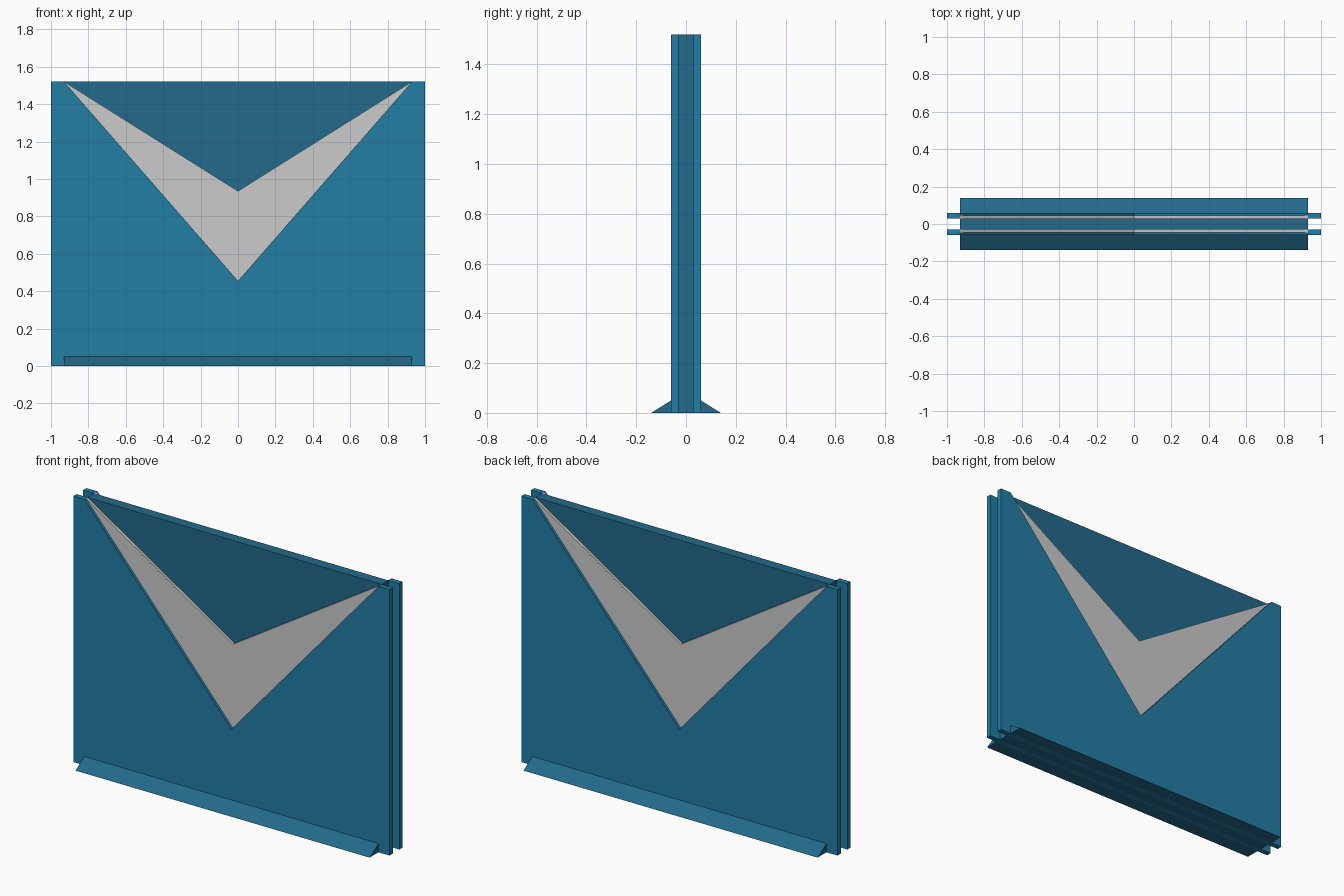
import bpy, bmesh
from mathutils import Vector

if "Cube" in bpy.data.objects:
    bpy.data.objects.remove(bpy.data.objects["Cube"])

HALF, INNER, TOP = 1.0, 0.93, 1.52
NOTCH, CHEVRON = 0.455, 0.935


def material(name, rgb):
    mat = bpy.data.materials.new(name)
    mat.diffuse_color = (*rgb, 1)
    mat.use_nodes = True
    mat.node_tree.nodes["Principled BSDF"].inputs["Base Color"].default_value = mat.diffuse_color
    return mat


teal = material("teal", (0.016, 0.205, 0.376))
dark_teal = material("dark_teal", (0.016, 0.144, 0.258))


def prism(name, points, push, mat=None):
    """Extrude a flat outline along a vector into a closed solid."""
    bm = bmesh.new()
    face = bm.faces.new([bm.verts.new(p) for p in points])
    ext = bmesh.ops.extrude_face_region(bm, geom=[face], use_keep_orig=True)
    moved = [g for g in ext["geom"] if isinstance(g, bmesh.types.BMVert)]
    bmesh.ops.translate(bm, verts=moved, vec=Vector(push))
    bmesh.ops.recalc_face_normals(bm, faces=bm.faces)
    mesh = bpy.data.meshes.new(name)
    bm.to_mesh(mesh)
    bm.free()
    obj = bpy.data.objects.new(name, mesh)
    bpy.context.collection.objects.link(obj)
    if mat:
        mesh.materials.append(mat)
    return obj


def slab(name, outline, y0, y1, mat=None):
    """Front-view (x, z) outline given thickness from y0 to y1."""
    return prism(name, [(x, y0, z) for x, z in outline], (0, y1 - y0, 0), mat)


# Core board, narrower than the outer panels
slab("core_board", [(-INNER, 0), (INNER, 0), (INNER, TOP), (-INNER, TOP)],
     -0.03, 0.03, dark_teal)

# Outer panel with a V notch, and the chevron set into that notch
panel = [(-HALF, 0), (HALF, 0), (HALF, TOP), (INNER, TOP),
         (0, NOTCH), (-INNER, TOP), (-HALF, TOP)]
chevron = [(-INNER, TOP), (0, NOTCH), (INNER, TOP), (0, CHEVRON)]

for side, s in (("front", -1), ("back", 1)):
    slab(side + "_panel", panel, s * 0.03, s * 0.06, teal)
    slab(side + "_chevron", chevron, s * 0.03, s * 0.045)
    # Wedge foot along the base
    prism(side + "_foot",
          [(-INNER, s * 0.06, 0), (-INNER, s * 0.14, 0), (-INNER, s * 0.06, 0.05)],
          (2 * INNER, 0, 0), dark_teal)
